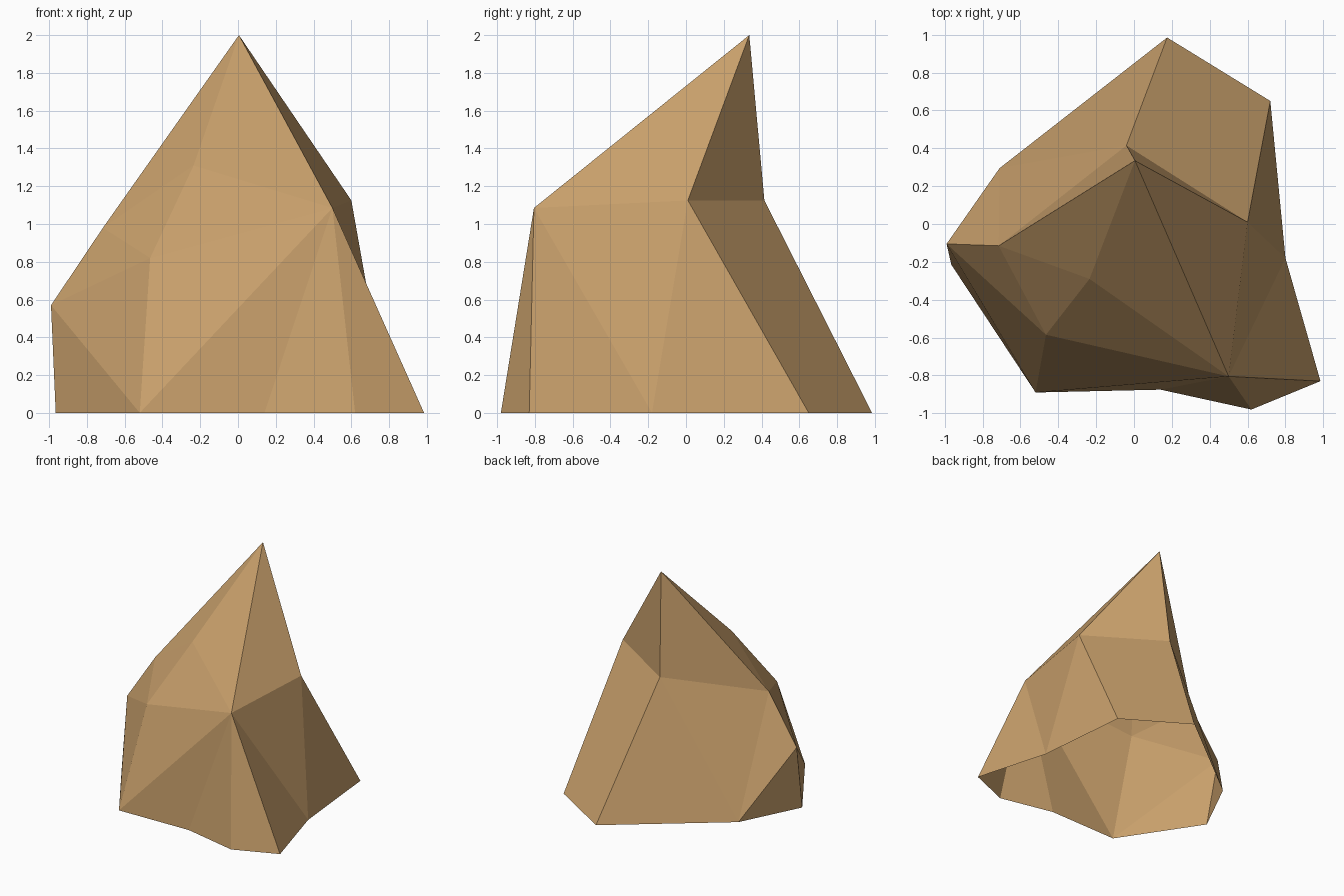
import bpy

if "Cube" in bpy.data.objects:
    bpy.data.objects.remove(bpy.data.objects["Cube"])

# Corner points of the rock, one letter each
base = dict(K=(-.52, -.89), J=(.14, -.875), I=(.62, -.98), H=(.985, -.83), G=(.80, -.18),
            F=(.72, .65), E=(.175, .985), N=(-.71, .295), L=(-.965, -.215))
points = {k: (x, y, 0) for k, (x, y) in base.items()}
points.update(
    A=(.005, .335, 2.0),       # peak
    B=(-.04, .415, 1.125),     # back ledge
    C=(.60, .01, 1.125),       # right ledge
    D=(.50, -.805, 1.085),     # front shoulder
    M=(-.99, -.105, .57),      # low left corner
    P=(-.715, -.115, .98),     # upper left corner
    Q=(-.465, -.585, .82),     # front left corner
    R=(-.235, -.29, 1.31))     # front slope

# Facets, counter-clockwise seen from outside; the underside is open
facets = ("KJD JID IHD HGD DGC GFC FEBC ENB NPB NLM NMP LKM "   # lower ring
          "MKQ KDQ QDR PMQ PQR "                                # middle slopes
          "RDA DCA CBA BPA PRA").split()                        # peak

names = list(points)
mesh = bpy.data.meshes.new("rock")
mesh.from_pydata([points[n] for n in names], [],
                 [[names.index(c) for c in f] for f in facets])
mesh.update()

# One sandy stone colour
stone = bpy.data.materials.new("sandy stone")
stone.diffuse_color = (.58, .35, .148, 1)
stone.use_nodes = True
stone.node_tree.nodes["Principled BSDF"].inputs["Base Color"].default_value = stone.diffuse_color
mesh.materials.append(stone)

rock = bpy.data.objects.new("rock", mesh)
bpy.context.collection.objects.link(rock)
